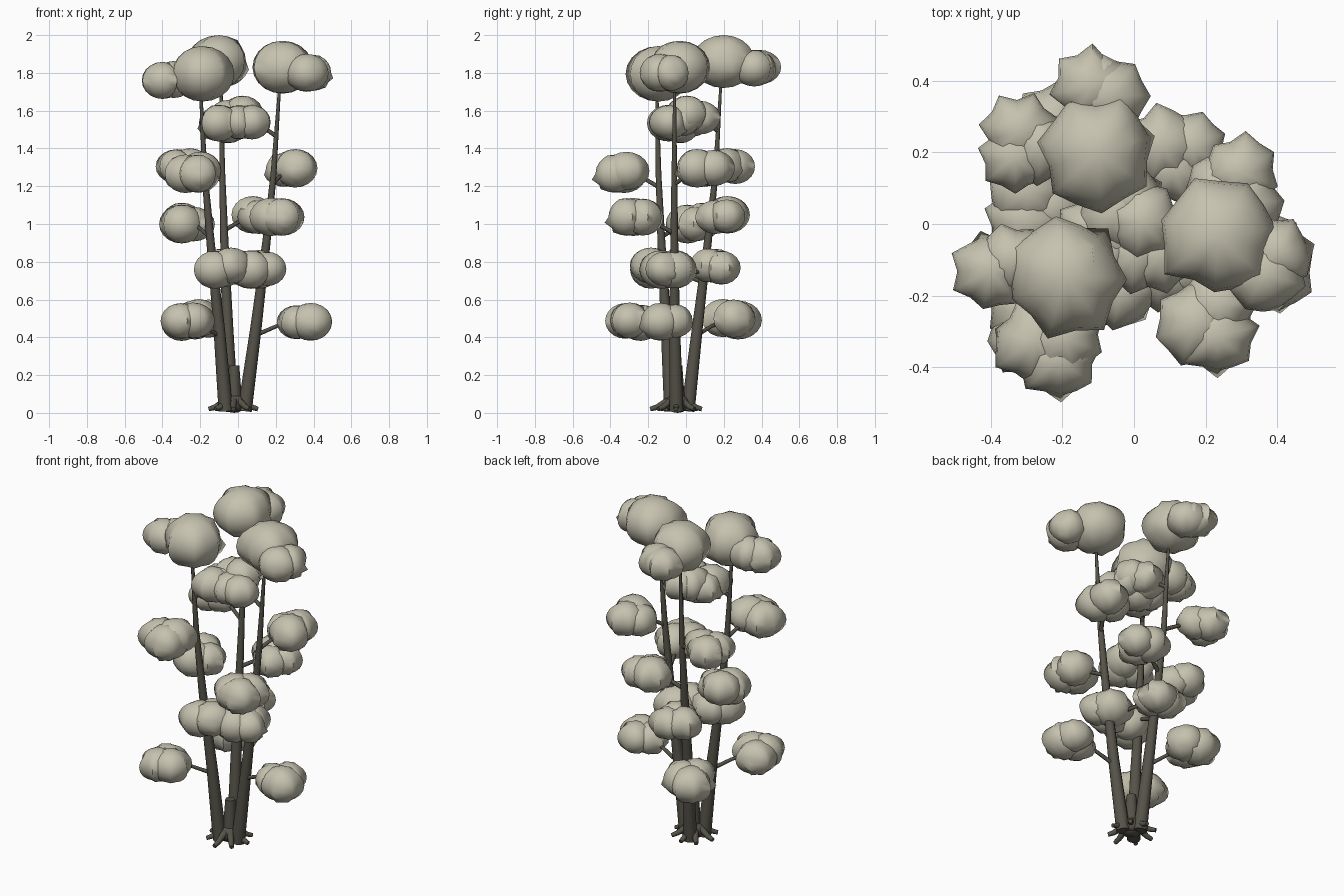
import bpy, bmesh, math, random
from mathutils import Vector, Matrix

if "Cube" in bpy.data.objects:
    bpy.data.objects.remove(bpy.data.objects["Cube"])

random.seed(7)


def paint(name, col):
    m = bpy.data.materials.new(name)
    m.diffuse_color = col
    m.use_nodes = True
    m.node_tree.nodes["Principled BSDF"].inputs["Base Color"].default_value = m.diffuse_color
    return m


BARK = paint("bark", (0.09, 0.085, 0.065, 1))
LEAF = paint("leaf", (0.56, 0.54, 0.43, 1))


def finish(name, bm, mat):
    bmesh.ops.recalc_face_normals(bm, faces=bm.faces[:])
    me = bpy.data.meshes.new(name)
    bm.to_mesh(me)
    bm.free()
    me.materials.append(mat)
    for p in me.polygons:
        p.use_smooth = True
    me.set_sharp_from_angle(angle=math.radians(75))
    ob = bpy.data.objects.new(name, me)
    bpy.context.collection.objects.link(ob)
    return ob


def tube(name, pts, radii, sides=10):
    """Tapered tube swept through points."""
    pts = [Vector(p) for p in pts]
    bm = bmesh.new()
    rings = []
    for i, p in enumerate(pts):
        d = (pts[min(i + 1, len(pts) - 1)] - pts[max(i - 1, 0)]).normalized()
        q = Vector((0, 0, 1)).rotation_difference(d)
        rings.append([bm.verts.new(p + q @ Vector((math.cos(a), math.sin(a), 0)) * radii[i])
                      for a in (2 * math.pi * k / sides for k in range(sides))])
    for a, b in zip(rings, rings[1:]):
        for k in range(sides):
            n = (k + 1) % sides
            bm.faces.new((a[k], a[n], b[n], b[k]))
    bm.faces.new(rings[0])
    bm.faces.new(rings[-1])
    return finish(name, bm, BARK)


def add_puff(bm, c, r, rz):
    """Flattened leaf puff with vertical ridges, star-shaped from above."""
    seg = 14
    m = Matrix.Translation(c) @ Matrix.Diagonal((r, r, rz, 1))
    spin = Matrix.Rotation(random.uniform(0, 6.28), 4, 'Z')
    vs = bmesh.ops.create_uvsphere(bm, u_segments=seg, v_segments=10, radius=1)["verts"]
    gain = [(1.08 if k % 2 else 0.91) + random.uniform(-0.07, 0.07) for k in range(seg)]
    for v in vs:
        k = round(math.atan2(v.co.y, v.co.x) / (2 * math.pi) * seg) % seg
        v.co.x *= gain[k]
        v.co.y *= gain[k]
        v.co = m @ spin @ v.co


# Three leaning trunks
trunks = {
    "left": [(-0.065, -0.08, 0.01), (-0.10, -0.105, 0.45), (-0.145, -0.13, 0.9),
             (-0.175, -0.145, 1.25), (-0.20, -0.155, 1.75)],
    "back": [(-0.035, 0.01, 0.01), (-0.055, 0.06, 0.45), (-0.072, 0.115, 0.9),
             (-0.083, 0.155, 1.25), (-0.09, 0.185, 1.75)],
    "right": [(0.035, -0.05, 0.01), (0.095, -0.06, 0.45), (0.15, -0.062, 0.9),
              (0.187, -0.062, 1.25), (0.222, -0.06, 1.75)],
}
for n, pts in trunks.items():
    tube("trunk_" + n, pts, [0.038, 0.030, 0.022, 0.016, 0.007])


def on_trunk(n, z):
    for a, b in zip(trunks[n], trunks[n][1:]):
        if z <= b[2]:
            return Vector(a).lerp(Vector(b), (z - a[2]) / (b[2] - a[2]))


# Central stump, base knob and roots
tube("stump", [(-0.02, -0.045, 0.01), (-0.02, -0.045, 0.25)], [0.045, 0.027])
bm = bmesh.new()
bmesh.ops.create_uvsphere(bm, u_segments=12, v_segments=8, radius=1, matrix=Matrix.Translation(
    (-0.02, -0.045, 0.05)) @ Matrix.Diagonal((0.065, 0.065, 0.05, 1)))
finish("base_knob", bm, BARK)
for k in range(8):
    a = 2 * math.pi * (k + random.uniform(-0.15, 0.15)) / 8
    L = random.uniform(0.125, 0.145)
    tube(f"root_{k + 1}", [(-0.022 + L * f * math.cos(a), -0.048 + L * f * math.sin(a), z)
                           for f, z in ((0.1, 0.07), (0.45, 0.055), (0.75, 0.03), (1, 0.02))],
         [0.022, 0.018, 0.015, 0.012], 8)

# Side branches, each ending in a leaf clump: (trunk, x, y, z)
clumps = [
    ("left", -0.28, -0.28, 0.485), ("back", -0.20, 0.24, 0.49), ("right", 0.355, -0.10, 0.49),
    ("left", 0.11, -0.11, 0.755), ("back", -0.08, -0.17, 0.77), ("right", -0.05, 0.16, 0.77),
    ("left", -0.28, 0.05, 1.01), ("back", 0.12, 0.20, 1.045), ("right", 0.22, -0.27, 1.03),
    ("left", -0.235, -0.34, 1.275), ("back", -0.30, 0.22, 1.31), ("right", 0.285, 0.10, 1.29),
    ("left", -0.09, -0.05, 1.53), ("back", -0.01, 0.03, 1.57), ("right", 0.04, -0.06, 1.545),
]
for i, (n, x, y, z) in enumerate(clumps):
    start = on_trunk(n, z - 0.08)
    end = Vector((x, y, z))
    mid = start.lerp(end, 0.45) + Vector((0, 0, 0.015))
    tube(f"branch_{i + 1}", [start, mid, end], [0.012, 0.010, 0.006], 8)
    bm = bmesh.new()
    s = 0.95 if z > 1.5 else 1.0
    a0 = random.uniform(0, 6.28)
    for k in range(3):
        a = a0 + k * 2.1 + random.uniform(-0.3, 0.3)
        off = Vector((math.cos(a), math.sin(a), 0)) * 0.045 * s
        off.z = random.uniform(-0.012, 0.012)
        r = random.uniform(0.098, 0.115) * s
        add_puff(bm, end + off, r, r * 0.9)
    finish(f"leaf_clump_{i + 1}", bm, LEAF)

# Crowns: large top puff with smaller side puffs (x, y, z, radius, half height)
crowns = {
    "left": [(-0.19, -0.145, 1.795, 0.162, 0.147), (-0.40, -0.13, 1.76, 0.105, 0.098),
             (-0.34, -0.10, 1.765, 0.10, 0.098)],
    "back": [(-0.10, 0.20, 1.86, 0.162, 0.14), (-0.12, 0.385, 1.83, 0.105, 0.092),
             (-0.07, 0.36, 1.825, 0.11, 0.097)],
    "right": [(0.235, -0.035, 1.83, 0.16, 0.14), (0.40, -0.08, 1.80, 0.10, 0.095),
              (0.365, -0.14, 1.80, 0.11, 0.10)],
}
for n, puffs in crowns.items():
    bm = bmesh.new()
    for x, y, z, r, h in puffs:
        add_puff(bm, Vector((x, y, z)), r, h)
    finish("crown_" + n, bm, LEAF)
